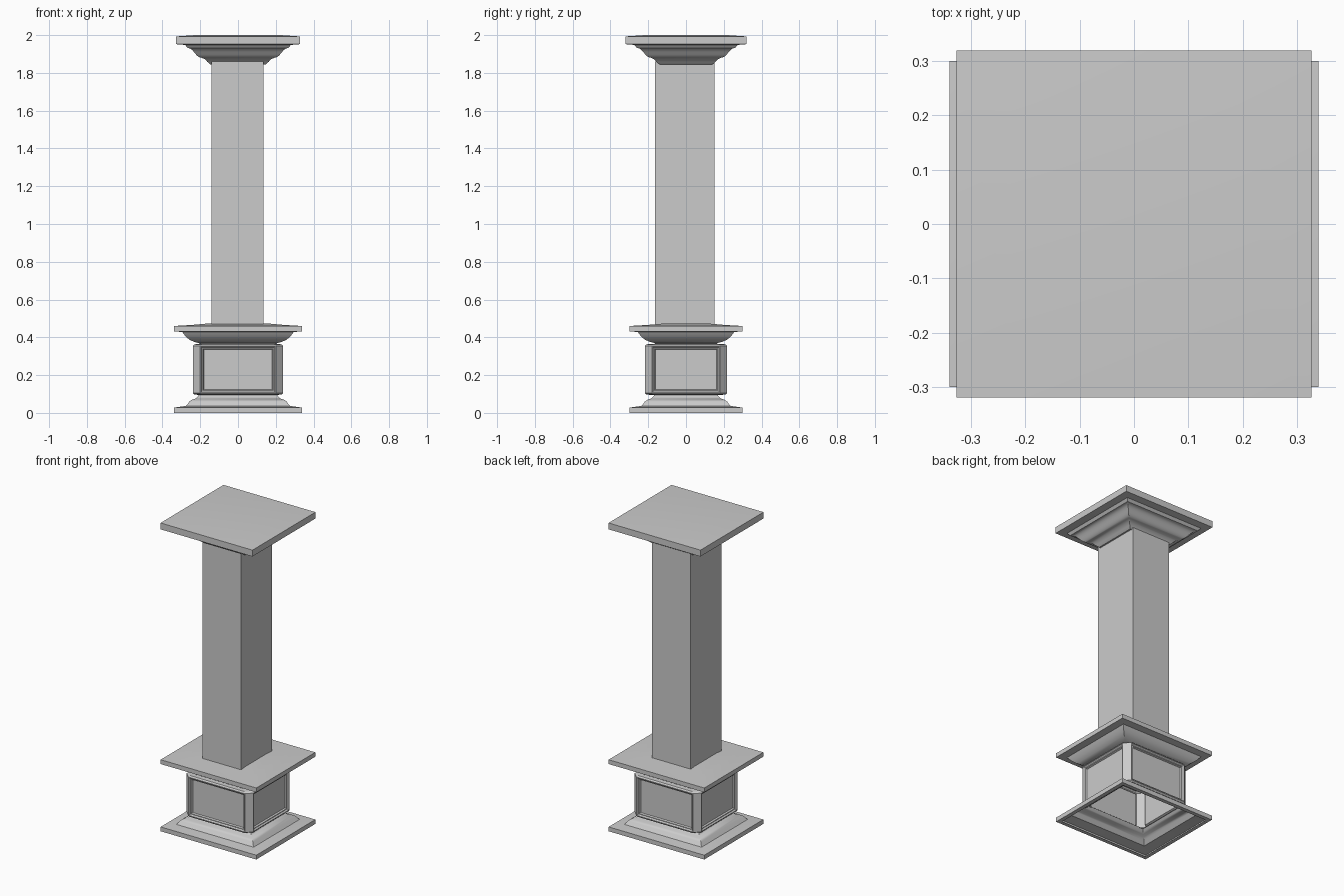
import bpy, bmesh, math

if "Cube" in bpy.data.objects:
    bpy.data.objects.remove(bpy.data.objects["Cube"])


def ring_points(hx, hy, c):
    """Rectangle outline, with cut corners when c > 0."""
    if c == 0:
        return [(-hx, -hy), (hx, -hy), (hx, hy), (-hx, hy)]
    return [(-hx + c, -hy), (hx - c, -hy), (hx, -hy + c), (hx, hy - c),
            (hx - c, hy), (-hx + c, hy), (-hx, hy - c), (-hx, -hy + c)]


def loft(name, hx, hy, profile, chamfer=0, cap_top=False, panels=False, loc=(0, 0, 0)):
    """Stack mitred rings; profile is (inset, z) from bottom to top."""
    bm = bmesh.new()
    rings = [[bm.verts.new((x, y, z)) for x, y in ring_points(hx - i, hy - i, chamfer)]
             for i, z in profile]
    n = len(rings[0])
    for a, b in zip(rings, rings[1:]):
        for k in range(n):
            bm.faces.new((a[k], a[(k + 1) % n], b[(k + 1) % n], b[k]))
    if cap_top:
        bm.faces.new(rings[-1])
    bm.normal_update()
    if panels:
        big = [f for f in bm.faces if f.calc_area() > 0.05]
        for thick, depth in ((0.006, 0.0), (0.010, -0.008), (0.006, 0.0), (0.006, -0.010)):
            bmesh.ops.inset_individual(bm, faces=big, thickness=thick, depth=depth)
    mesh = bpy.data.meshes.new(name)
    bm.to_mesh(mesh)
    bm.free()
    ob = bpy.data.objects.new(name, mesh)
    ob.location = loc
    bpy.context.collection.objects.link(ob)
    bpy.ops.object.select_all(action='DESELECT')
    ob.select_set(True)
    bpy.context.view_layer.objects.active = ob
    bpy.ops.object.shade_smooth_by_angle(angle=math.radians(28))
    return ob


def ogee(i0, z0, i1, z1, steps=10):
    """S-curve between two profile points."""
    out = []
    for k in range(steps + 1):
        t = k / steps
        s = t - math.sin(2 * math.pi * t) / (2 * math.pi) * 0.8
        out.append((i0 + (i1 - i0) * t, z0 + (z1 - z0) * s))
    return out


# hollow base moulding
loft("base_moulding", 0.34, 0.30,
     [(0.025, 0.0), (0, 0.0), (0, 0.028), (0.065, 0.037), (0.072, 0.045),
      (0.082, 0.060), (0.097, 0.070), (0.115, 0.076), (0.124, 0.084), (0.135, 0.098)])

# pedestal with cut corners and recessed panels
loft("pedestal", 0.238, 0.218,
     [(0.035, 0.095), (0.008, 0.097), (0, 0.105), (0, 0.355), (0.008, 0.363), (0.035, 0.365)],
     chamfer=0.037, panels=True)

# ledge above the pedestal
loft("pedestal_ledge", 0.34, 0.30,
     [(0.14, 0.362), (0.132, 0.370)]
     + [(0.112, 0.375), (0.085, 0.386), (0.065, 0.402), (0.052, 0.418), (0.045, 0.428)]
     + [(0, 0.432), (0, 0.460), (0.10, 0.466), (0.19, 0.474)], cap_top=True)

# square shaft
loft("shaft", 0.1375, 0.157, [(0, 0.47), (0, 1.86)], loc=(-0.002, -0.006, 0))

# capital moulding and top slab
loft("capital", 0.327, 0.32,
     [(0.19, 1.845), (0.180, 1.845), (0.165, 1.858), (0.152, 1.872)]
     + ogee(0.135, 1.880, 0.060, 1.932)
     + [(0.047, 1.948), (0, 1.952), (0, 1.993), (0.10, 2.0)], cap_top=True)
